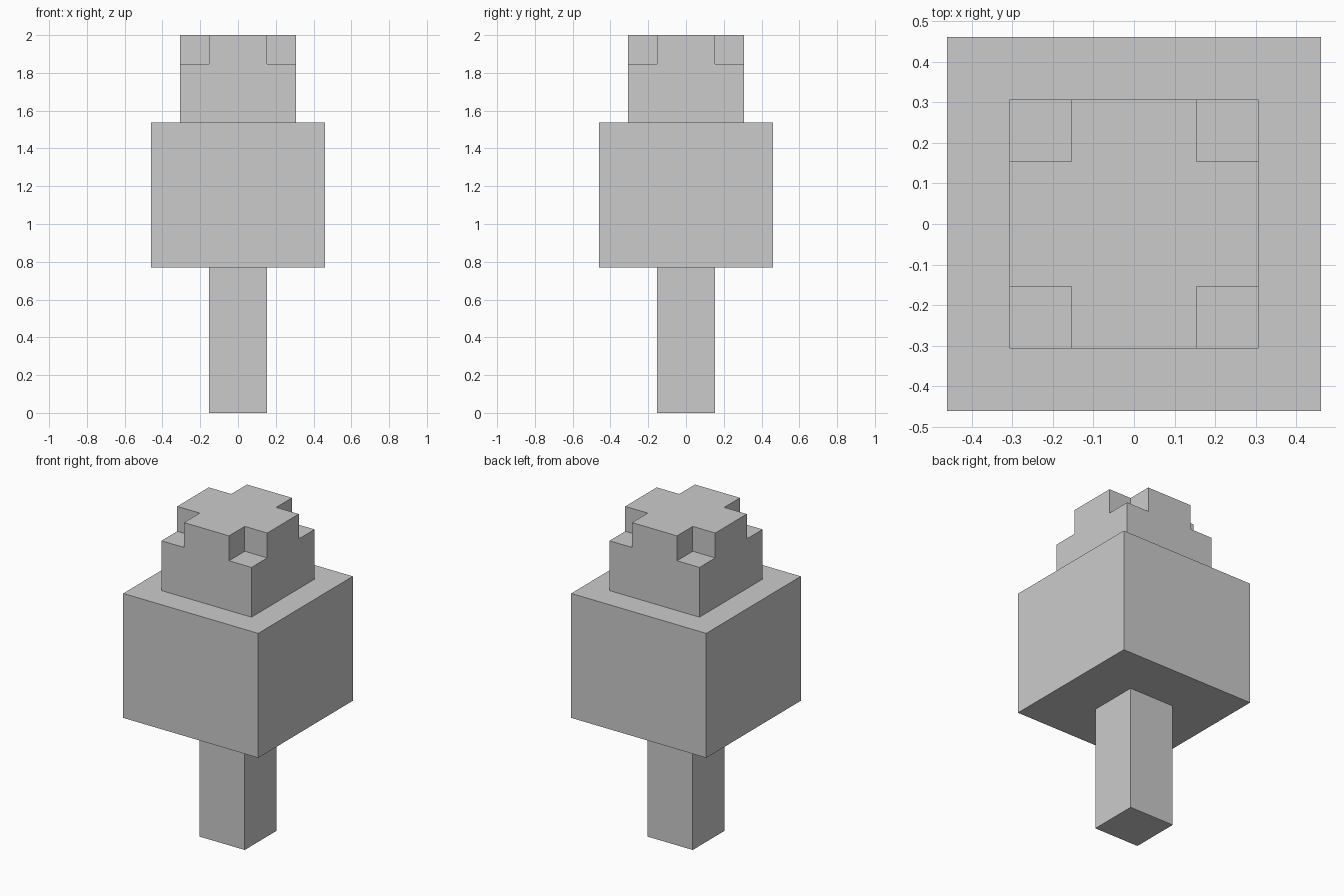
import bpy
import bmesh

cube = bpy.data.objects.get("Cube")
if cube:
    bpy.data.objects.remove(cube, do_unlink=True)

UNIT = 2 / 13  # edge of one block; the model is 13 blocks tall

grey = bpy.data.materials.new("plain_grey")
grey.use_nodes = True
colour = (0.6, 0.6, 0.6, 1)
grey.diffuse_color = colour
grey.node_tree.nodes["Principled BSDF"].inputs["Base Color"].default_value = colour


def prism(name, outline, bottom, top):
    """Extrude an outline upwards; all sizes are in blocks."""
    bm = bmesh.new()
    base = bm.faces.new([bm.verts.new((x * UNIT, y * UNIT, bottom * UNIT)) for x, y in outline])
    result = bmesh.ops.extrude_face_region(bm, geom=[base], use_keep_orig=True)
    raised = [v for v in result["geom"] if isinstance(v, bmesh.types.BMVert)]
    bmesh.ops.translate(bm, verts=raised, vec=(0, 0, (top - bottom) * UNIT))
    bmesh.ops.recalc_face_normals(bm, faces=bm.faces)
    mesh = bpy.data.meshes.new(name)
    bm.to_mesh(mesh)
    bm.free()
    mesh.materials.append(grey)
    obj = bpy.data.objects.new(name, mesh)
    bpy.context.collection.objects.link(obj)
    return obj


def four_fold(corner):
    """Repeat corner points by quarter turns around the centre."""
    points, quarter = [], corner
    for _ in range(4):
        points += quarter
        quarter = [(-y, x) for x, y in quarter]
    return points


def square(half):
    return four_fold([(half, half)])


# Trunk and stacked foliage
prism("trunk", square(1), 0, 5)
prism("lower_foliage", square(3), 5, 10)
prism("upper_foliage", square(2), 10, 12)

# Cross-shaped crown with its corners missing
prism("crown", four_fold([(2, 1), (1, 1), (1, 2)]), 12, 13)
